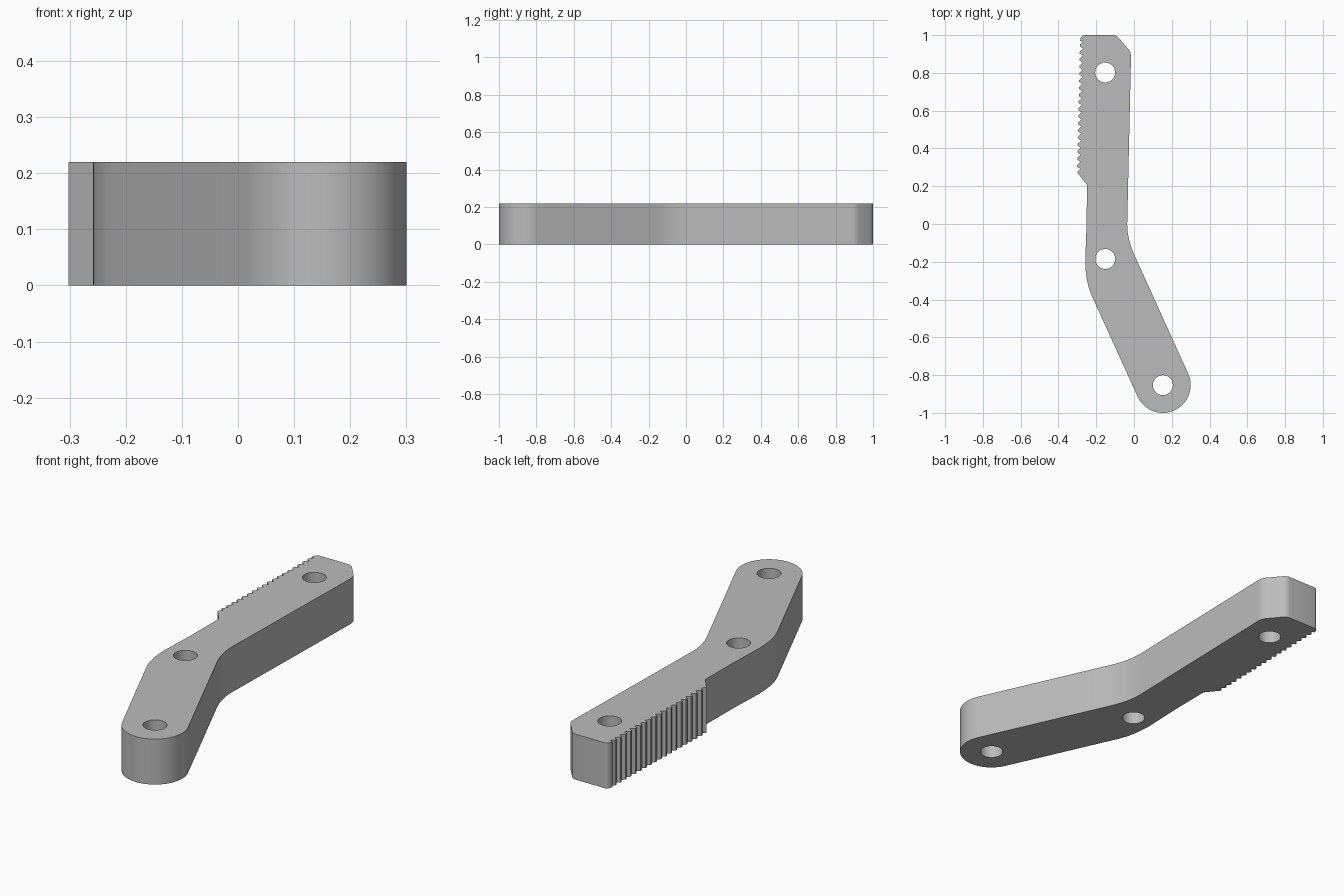
import bpy, bmesh, math
from math import cos, sin, radians

if "Cube" in bpy.data.objects:
    bpy.data.objects.remove(bpy.data.objects["Cube"])

HEIGHT = 0.22
FOOT = (0.153, -0.853)
HOLES = [FOOT, (-0.152, -0.185), (-0.153, 0.802)]


def arc(centre, radius, start, end, steps):
    """Points along an arc, angles in degrees."""
    angles = [radians(start + (end - start) * i / steps) for i in range(steps + 1)]
    return [(centre[0] + radius * cos(a), centre[1] + radius * sin(a)) for a in angles]


def bend(a, b, c, steps=8):
    """Smooth corner from a to c, pulled toward b."""
    ts = [i / steps for i in range(steps + 1)]
    return [tuple((1 - t) ** 2 * a[k] + 2 * t * (1 - t) * b[k] + t * t * c[k]
                  for k in (0, 1)) for t in ts]


def rack(top, bottom, count, depth):
    """Small blunt teeth running down the edge from top to bottom."""
    points = []
    for i in range(count):
        for part, inset in ((0, depth), (0.4, 0), (0.65, 0), (0.95, depth)):
            t = (i + part) / count
            points.append((top[0] + (bottom[0] - top[0]) * t + inset,
                           top[1] + (bottom[1] - top[1]) * t))
    return points


# Outline, anticlockwise from the rounded foot
outline = arc(FOOT, 0.147, -155.6, 24.4, 28)
outline += bend((0.001, -0.162), (-0.036, -0.08), (-0.036, 0.0))
outline += bend((-0.016, 0.88), (-0.015, 0.905), (-0.028, 0.923), 4)
outline += bend((-0.08, 0.985), (-0.092, 1.0), (-0.11, 1.0), 4)
outline += bend((-0.26, 1.0), (-0.284, 1.0), (-0.285, 0.97), 5)
outline += rack((-0.286, 0.965), (-0.301, 0.29), 18, 0.016)
outline += [(-0.302, 0.274), (-0.249, 0.208), (-0.251, 0.0)]
outline += bend((-0.258, -0.19), (-0.258, -0.3), (-0.225, -0.377))

# Fill the outline around the pin holes, then extrude upward
bm = bmesh.new()
for loop in [outline] + [arc(c, 0.053, 0, 345, 23) for c in HOLES]:
    verts = [bm.verts.new((x, y, 0)) for x, y in loop]
    for i, v in enumerate(verts):
        bm.edges.new((v, verts[i - 1]))
bmesh.ops.triangle_fill(bm, edges=bm.edges[:], use_beauty=True, use_dissolve=False)
extruded = bmesh.ops.extrude_face_region(bm, geom=bm.faces[:], use_keep_orig=True)
top_verts = [g for g in extruded["geom"] if isinstance(g, bmesh.types.BMVert)]
bmesh.ops.translate(bm, verts=top_verts, vec=(0, 0, HEIGHT))
bmesh.ops.recalc_face_normals(bm, faces=bm.faces[:])

mesh = bpy.data.meshes.new("toothed_lever_arm")
bm.to_mesh(mesh)
bm.free()
arm = bpy.data.objects.new("toothed_lever_arm", mesh)
bpy.context.collection.objects.link(arm)

# Plain grey
grey = bpy.data.materials.new("mid_grey")
grey.use_nodes = True
colour = (0.5, 0.5, 0.5, 1)
grey.diffuse_color = colour
grey.node_tree.nodes["Principled BSDF"].inputs["Base Color"].default_value = colour
mesh.materials.append(grey)

# Smooth curves with crisp rims and teeth
bpy.ops.object.select_all(action="DESELECT")
arm.select_set(True)
bpy.context.view_layer.objects.active = arm
bpy.ops.object.shade_smooth_by_angle(angle=radians(30))
